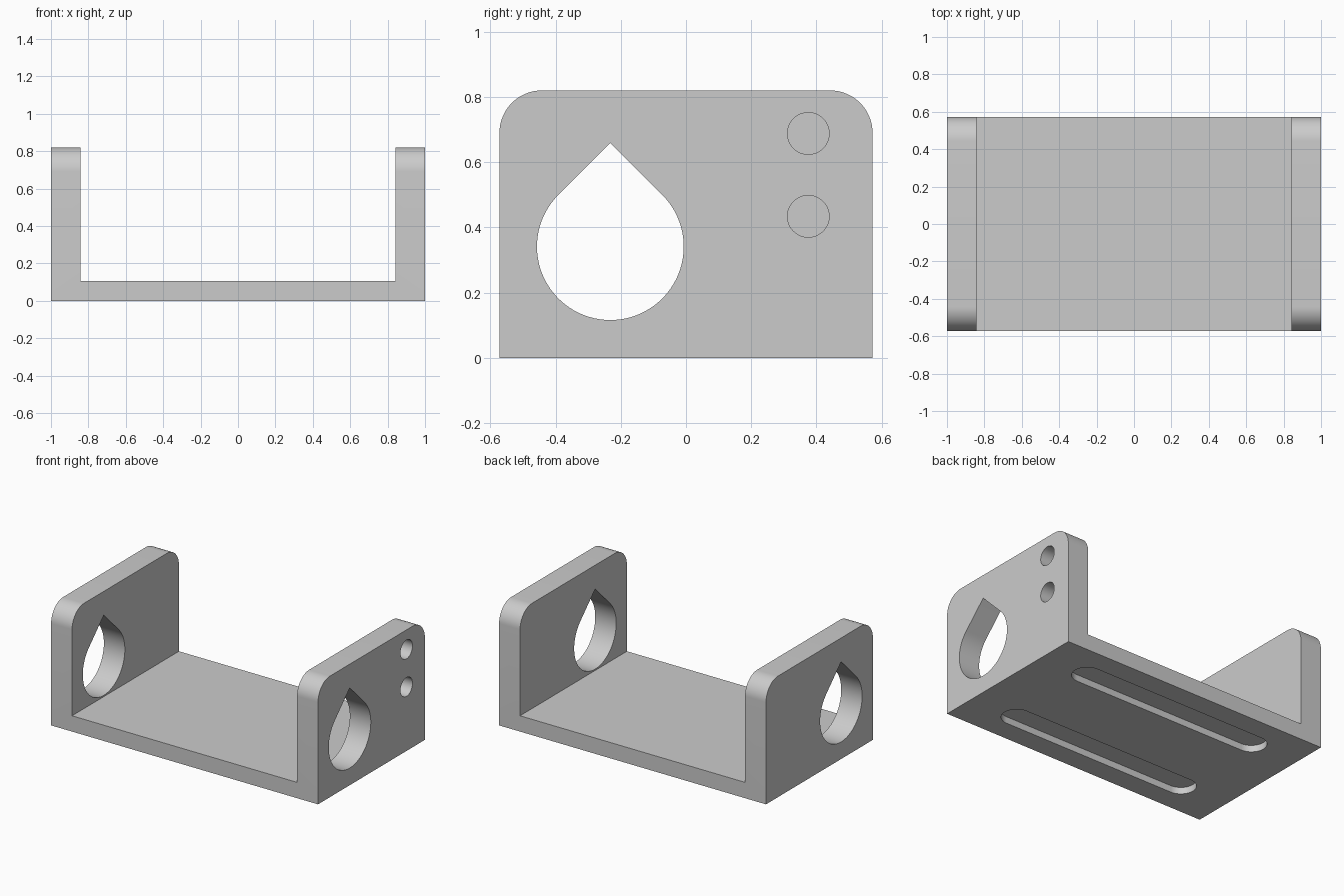
import bpy, bmesh
from math import sin, cos, pi, sqrt
from mathutils import Vector

cube = bpy.data.objects.get("Cube")
if cube:
    bpy.data.objects.remove(cube, do_unlink=True)

HALF_X, HALF_Y, HEIGHT = 1.0, 0.572, 0.82
INNER_X, FLOOR = 0.843, 0.107
CORNER = 0.13

grey = bpy.data.materials.new("plain grey")
grey.use_nodes = True
grey.diffuse_color = (0.6, 0.6, 0.6, 1)
grey.node_tree.nodes["Principled BSDF"].inputs["Base Color"].default_value = grey.diffuse_color


def arc(cu, cv, r, start, end, steps):
    """Points of an arc in a plane, both ends included."""
    angles = [start + (end - start) * i / steps for i in range(steps + 1)]
    return [(cu + r * cos(a), cv + r * sin(a)) for a in angles]


def prism(name, points, direction, bevel=None):
    """Extrude a closed loop of 3D points; optionally round selected edges."""
    bm = bmesh.new()
    face = bm.faces.new([bm.verts.new(p) for p in points])
    new = bmesh.ops.extrude_face_region(bm, geom=[face], use_keep_orig=True)["geom"]
    verts = [g for g in new if isinstance(g, bmesh.types.BMVert)]
    bmesh.ops.translate(bm, verts=verts, vec=Vector(direction))
    bmesh.ops.recalc_face_normals(bm, faces=bm.faces)
    if bevel:
        edges = [e for e in bm.edges if bevel(e)]
        bmesh.ops.bevel(bm, geom=edges, offset=CORNER, segments=16,
                        profile=0.5, affect='EDGES')
    mesh = bpy.data.meshes.new(name)
    bm.to_mesh(mesh)
    bm.free()
    mesh.materials.append(grey)
    obj = bpy.data.objects.new(name, mesh)
    bpy.context.collection.objects.link(obj)
    return obj


def upper_corner(edge):
    a, b = (v.co for v in edge.verts)
    return min(a.z, b.z) > HEIGHT - 0.01 and abs(a.y - b.y) < 0.01


# U-shaped body with rounded upper wall corners
right_half = [(HALF_X, 0), (HALF_X, HEIGHT), (INNER_X, HEIGHT), (INNER_X, FLOOR)]
outline = right_half + [(-x, z) for x, z in reversed(right_half)]
bracket = prism("bracket", [(x, -HALF_Y, z) for x, z in outline],
                (0, 2 * HALF_Y, 0), upper_corner)

cutters = []

# Teardrop opening through both walls
R, CY, CZ = 0.225, -0.232, 0.341
drop = arc(CY, CZ, R, 0.75 * pi, 2.25 * pi, 64) + [(CY, CZ + R * sqrt(2))]
cutters.append(prism("teardrop_cutter", [(-1.2, y, z) for y, z in drop], (2.4, 0, 0)))

# Two blind round holes in the outside of the left wall
for z in (0.434, 0.688):
    ring = arc(0.375, z, 0.064, 0, 2 * pi, 48)[:-1]
    cutters.append(prism("hole_cutter", [(0.88, y, h) for y, h in ring], (0.3, 0, 0)))

# Two shallow round-ended slots under the floor
SLOT_R, SLOT_X = 0.095, 0.65
for y in (-0.333, 0.333):
    slot = (arc(SLOT_X, y, SLOT_R, -pi / 2, pi / 2, 24)
            + arc(-SLOT_X, y, SLOT_R, pi / 2, 1.5 * pi, 24))
    cutters.append(prism("slot_cutter", [(u, v, -0.1) for u, v in slot], (0, 0, 0.145)))

# Cut, then drop the helpers
bpy.ops.object.select_all(action='DESELECT')
bpy.context.view_layer.objects.active = bracket
bracket.select_set(True)
for cutter in cutters:
    cutter.hide_render = True
    mod = bracket.modifiers.new("cut", 'BOOLEAN')
    mod.operation, mod.solver, mod.object = 'DIFFERENCE', 'EXACT', cutter
    bpy.ops.object.modifier_apply(modifier=mod.name)
    bpy.data.objects.remove(cutter, do_unlink=True)

bpy.ops.object.shade_smooth_by_angle(angle=pi / 6)
